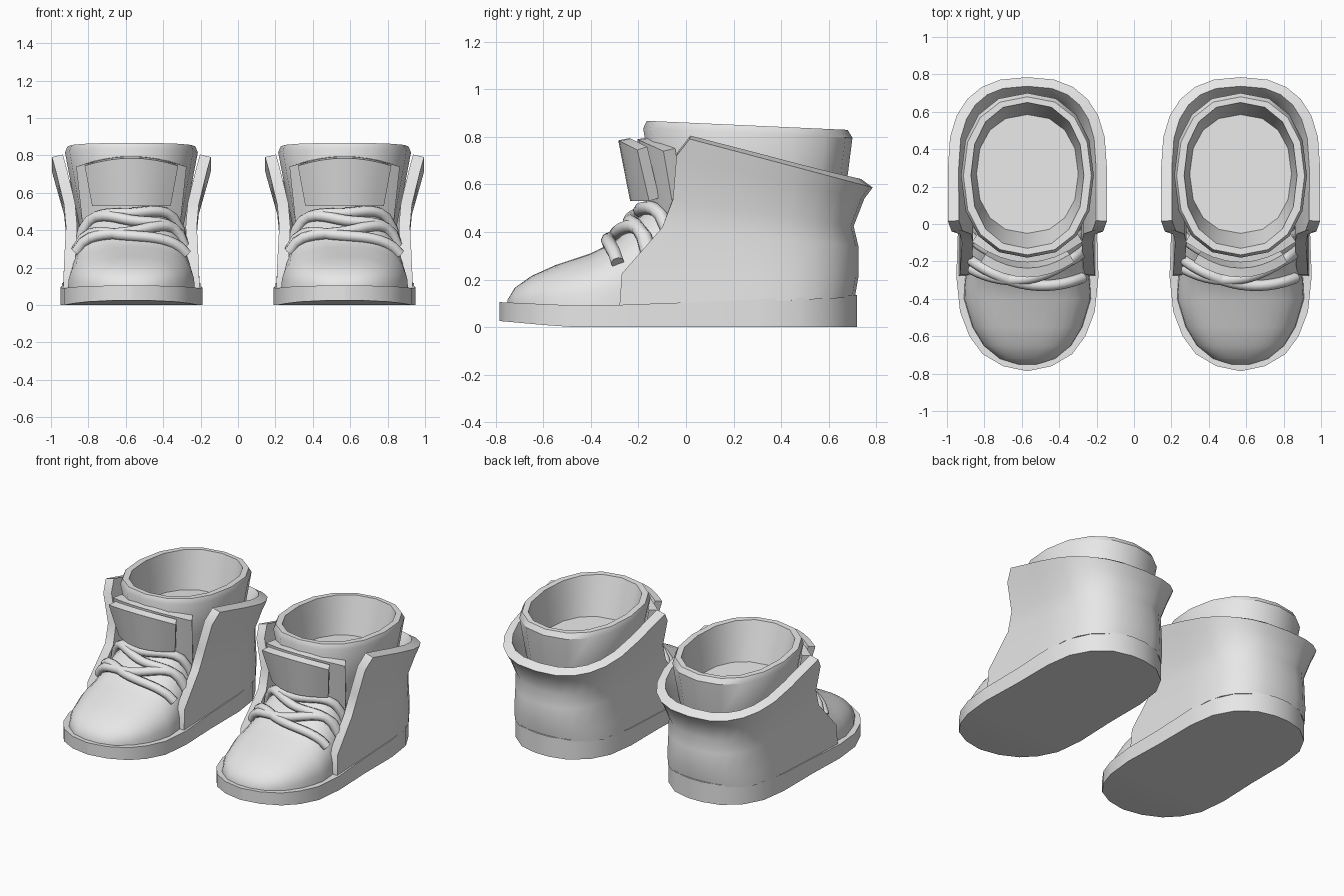
import bpy, bmesh, math

cube = bpy.data.objects.get("Cube")
if cube:
    bpy.data.objects.remove(cube, do_unlink=True)

grey = bpy.data.materials.new("plain grey")
grey.use_nodes = True
grey.diffuse_color = (0.8, 0.8, 0.8, 1)
grey.node_tree.nodes["Principled BSDF"].inputs["Base Color"].default_value = (0.8, 0.8, 0.8, 1)


def interp(table, t, k=1):
    """Linear lookup of column k in rows sorted by column 0."""
    if t <= table[0][0]:
        return table[0][k]
    for a, b in zip(table, table[1:]):
        if t <= b[0]:
            return a[k] + (b[k] - a[k]) * (t - a[0]) / (b[0] - a[0])
    return table[-1][k]


def spow(c, e):
    return math.copysign(abs(c) ** e, c)


def loft(name, rows, cx, closed=True, thickness=0, angle=40):
    """Skin rows of points; closed rows get end caps, open ones get thickness."""
    bm = bmesh.new()
    grid = [[bm.verts.new(p) for p in row] for row in rows]
    n = len(grid[0])
    for low, high in zip(grid, grid[1:]):
        for i in range(n if closed else n - 1):
            j = (i + 1) % n
            bm.faces.new((low[i], low[j], high[j], high[i]))
    if closed:
        bm.faces.new(grid[0][::-1])
        bm.faces.new(grid[-1])
        bmesh.ops.recalc_face_normals(bm, faces=bm.faces)
    mesh = bpy.data.meshes.new(name)
    bm.to_mesh(mesh)
    bm.free()
    mesh.materials.append(grey)
    obj = bpy.data.objects.new(name, mesh)
    bpy.context.collection.objects.link(obj)
    obj.location.x = cx
    bpy.ops.object.select_all(action='DESELECT')
    obj.select_set(True)
    bpy.context.view_layer.objects.active = obj
    if thickness:
        mod = obj.modifiers.new("thickness", 'SOLIDIFY')
        mod.thickness = thickness
        mod.offset = -1
        bpy.ops.object.modifier_apply(modifier=mod.name)
    bpy.ops.object.shade_smooth_by_angle(angle=math.radians(angle))
    return obj


# Sole: y, half width
SOLE = [(-.785, .01), (-.76, .13), (-.695, .24), (-.6, .31), (-.47, .36), (-.28, .38),
        (0, .37), (.3, .37), (.48, .345), (.6, .28), (.69, .17), (.72, .05)]
SOLE_TOP = [(-.785, .105), (-.45, .09), (-.2, .095), (.72, .135)]


def sole(cx):
    rows = []
    for y, w in SOLE:
        low = max(0, (-.5 - y) * .09)
        top = interp(SOLE_TOP, y)
        rows.append([(-w, y, low), (w, y, low), (w, y, top), (-w, y, top)])
    loft("sole", rows, cx)


# Toe and instep: y, half width, height
VAMP = [(-.75, .06, .115), (-.72, .15, .165), (-.65, .235, .215), (-.55, .295, .26),
        (-.4, .34, .31), (-.3, .335, .36), (-.2, .32, .46), (-.1, .305, .55), (0, .29, .6)]
BASE = .08


def vamp_z(x, y):
    w, h = interp(VAMP, y), interp(VAMP, y, 2)
    return BASE + (h - BASE) * max(0, 1 - abs(x / w) ** 2.5) ** .4


def vamp(cx):
    rows = []
    for y, w, h in VAMP:
        arch = [math.pi * i / 16 for i in range(17)]
        rows.append([(w * spow(math.cos(a), .8), y,
                      BASE + (h - BASE) * abs(math.sin(a)) ** .8) for a in arch])
    loft("toe_upper", rows, cx, angle=60)


# Outer shell: height fraction, front edge y, half width, back y
SHELL = [(0, -.28, .365, .71), (.18, -.27, .36, .725), (.45, -.1, .35, .725),
         (.62, -.055, .36, .705), (.88, -.04, .405, .75), (1, .015, .425, .785)]


def shell(cx):
    rows = []
    for v, front, w, back in SHELL:
        half = []
        for i in range(4):
            half.append((w, front + (.3 - front) * i / 4))
        for i in range(7):
            a = math.pi / 2 * i / 6
            half.append((w * spow(math.cos(a), .8), .3 + (back - .3) * spow(math.sin(a), .8)))
        half[-1] = (0, back)
        path = half + [(-x, y) for x, y in half[-2::-1]]
        row = []
        for x, y in path:
            low = interp(SOLE_TOP, y) - .01
            top = .795 - .265 * y
            row.append((x, y, low + (top - low) * v))
        rows.append(row)
    loft("outer_shell", rows, cx, closed=False, thickness=.06, angle=45)


# Inner cuff: half width, front y, back y, height
CUFF = [(.27, -.1, .62, .4), (.31, -.14, .67, .6), (.355, -.18, .70, .835),
        (.342, -.165, .68, .868), (.302, -.13, .65, .868), (.272, -.05, .585, .62)]


def cuff(cx):
    rows = []
    for w, front, back, z in CUFF:
        ring = []
        for i in range(16):
            a = math.tau * i / 16
            y = (front + back) / 2 + (back - front) / 2 * spow(math.sin(a), .88)
            ring.append((w * spow(math.cos(a), .88), y, z - .045 * (y + .18)))
        rows.append(ring)
    loft("inner_cuff", rows, cx, angle=35)


def curved_slab(name, cx, low, high, bend, drop, thickness):
    """Bowed plate; low and high are (half width, centre y, z)."""
    rows = []
    for w, y, z in (low, high):
        us = [i / 4 - 1 for i in range(9)]
        rows.append([(u * w, y + bend * u * u, z - drop * u * u * (z > .6)) for u in us])
    loft(name, rows, cx, closed=False, thickness=thickness, angle=30)


# Laces: centre y, slant, sweep back at the ends
LACES = [(-.185, .02, .13), (-.225, -.045, .12), (-.285, .05, .1), (-.315, -.045, .08)]


def laces(cx):
    for k, (yc, slant, sweep) in enumerate(LACES):
        curve = bpy.data.curves.new("lace", 'CURVE')
        curve.dimensions = '3D'
        curve.bevel_depth = .029
        curve.bevel_resolution = 2
        curve.use_fill_caps = True
        spline = curve.splines.new('POLY')
        spline.points.add(16)
        for i, p in enumerate(spline.points):
            u = i / 8 - 1
            x = .295 * u
            y = yc + slant * u + sweep * u * u
            p.co = (x, y - .008, vamp_z(x, y) + .018, 1)
        spline.use_smooth = True
        curve.materials.append(grey)
        obj = bpy.data.objects.new("lace_%d" % (k + 1), curve)
        bpy.context.collection.objects.link(obj)
        obj.location.x = cx


# Build the pair
for cx in (-.57, .57):
    sole(cx)
    vamp(cx)
    shell(cx)
    cuff(cx)
    curved_slab("tongue", cx, (.26, -.15, .42), (.295, -.205, .79), .11, .05, .06)
    curved_slab("tongue_patch", cx, (.21, -.235, .53), (.25, -.285, .785), .08, .04, .05)
    laces(cx)
